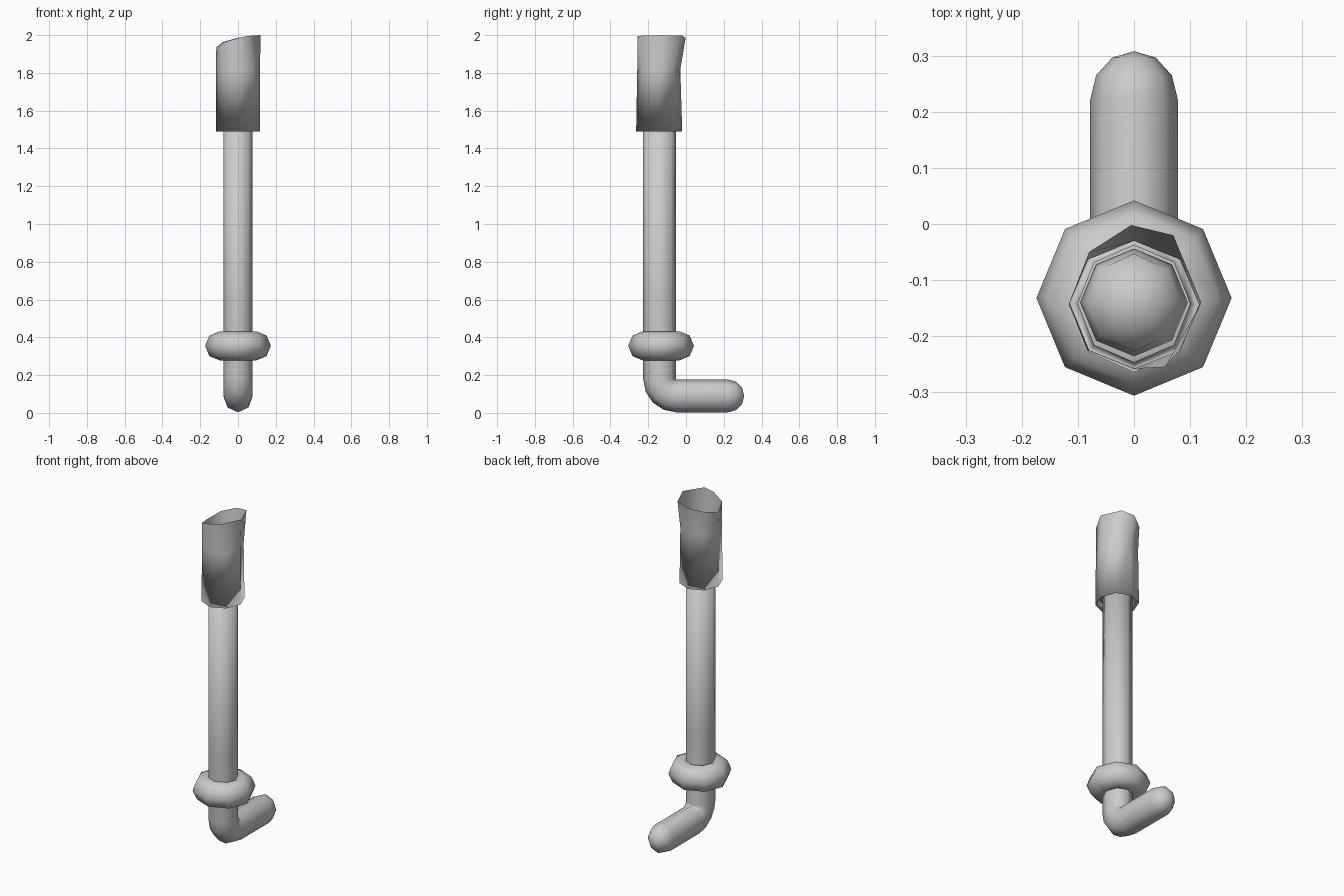
import bpy, bmesh
from math import sin, cos, pi, radians

if "Cube" in bpy.data.objects:
    bpy.data.objects.remove(bpy.data.objects["Cube"])

SIDES = 8
POLE_Y = -0.14


def build(name, rings, cap_start=False, cap_end=False, loop=False):
    """Skin a list of rings (equal point counts) into a smooth object."""
    bm = bmesh.new()
    vs = [[bm.verts.new(p) for p in r] for r in rings]
    n = len(rings[0])
    pairs = list(zip(vs, vs[1:])) + ([(vs[-1], vs[0])] if loop else [])
    for a, b in pairs:
        for i in range(n):
            j = (i + 1) % n
            bm.faces.new((a[i], a[j], b[j], b[i]))
    if cap_start:
        bm.faces.new(vs[0][::-1])
    if cap_end:
        bm.faces.new(vs[-1])
    bmesh.ops.remove_doubles(bm, verts=bm.verts, dist=1e-4)
    bmesh.ops.recalc_face_normals(bm, faces=bm.faces)
    for f in bm.faces:
        f.smooth = True
    me = bpy.data.meshes.new(name)
    bm.to_mesh(me)
    bm.free()
    ob = bpy.data.objects.new(name, me)
    bpy.context.collection.objects.link(ob)
    return ob


def level_ring(rx, ry, z, cy=POLE_Y):
    return [(rx * cos(2 * pi * k / SIDES), cy + ry * sin(2 * pi * k / SIDES), z)
            for k in range(SIDES)]


def tube_ring(cy, cz, tilt, scale=1.0):
    """Pole cross-section; tilt 0 = vertical pole, 90 = foot along +y."""
    t = radians(tilt)
    pts = []
    for k in range(SIDES):
        a = 2 * pi * k / SIDES
        r = 0.087 * sin(a) * scale
        pts.append((0.078 * cos(a) * scale, cy + r * cos(t), cz + r * sin(t)))
    return pts


# Pole bending into the rounded foot
rings = [tube_ring(POLE_Y, z, 0) for z in (1.6, 0.6)]
for a in (0, 22.5, 45, 67.5, 90):
    rings.append(tube_ring(-0.05 - 0.09 * cos(radians(a)),
                           0.18 - 0.09 * sin(radians(a)), a))
for a in (0, 30, 60, 90):
    rings.append(tube_ring(0.222 + 0.086 * sin(radians(a)), 0.09, 90,
                           cos(radians(a))))
build("pole_and_foot", rings, cap_start=True)

# Ring collar near the bottom
collar = []
for k in range(8):
    a = 2 * pi * k / 8
    r = 0.097 + 0.077 * cos(a)
    collar.append(level_ring(r, r, 0.355 + 0.077 * sin(a), -0.132))
build("collar", collar, loop=True)

# Rounded plug inside the sleeve
plug = [level_ring(0.08, 0.086, 1.53)]
for a in (0, 30, 60, 90):
    r = 0.096 * cos(radians(a))
    plug.append(level_ring(r, r, 1.56 + 0.09 * sin(radians(a))))
build("plug", plug, cap_start=True)

# Open sleeve with a turned-in hem and an uneven rim
rim = [(0.12, -0.14, 2.0), (0.07, -0.02, 1.997), (-0.005, -0.002, 1.985),
       (-0.08, -0.05, 1.963), (-0.115, -0.14, 1.935), (-0.08, -0.225, 1.96),
       (0.0, -0.257, 1.985), (0.055, -0.255, 1.996)]
sleeve = [level_ring(0.1, 0.104, 1.53, -0.142),
          level_ring(0.116, 0.122, 1.49, -0.142),
          level_ring(0.116, 0.114, 1.82, -0.144), rim]
build("sleeve", sleeve)
